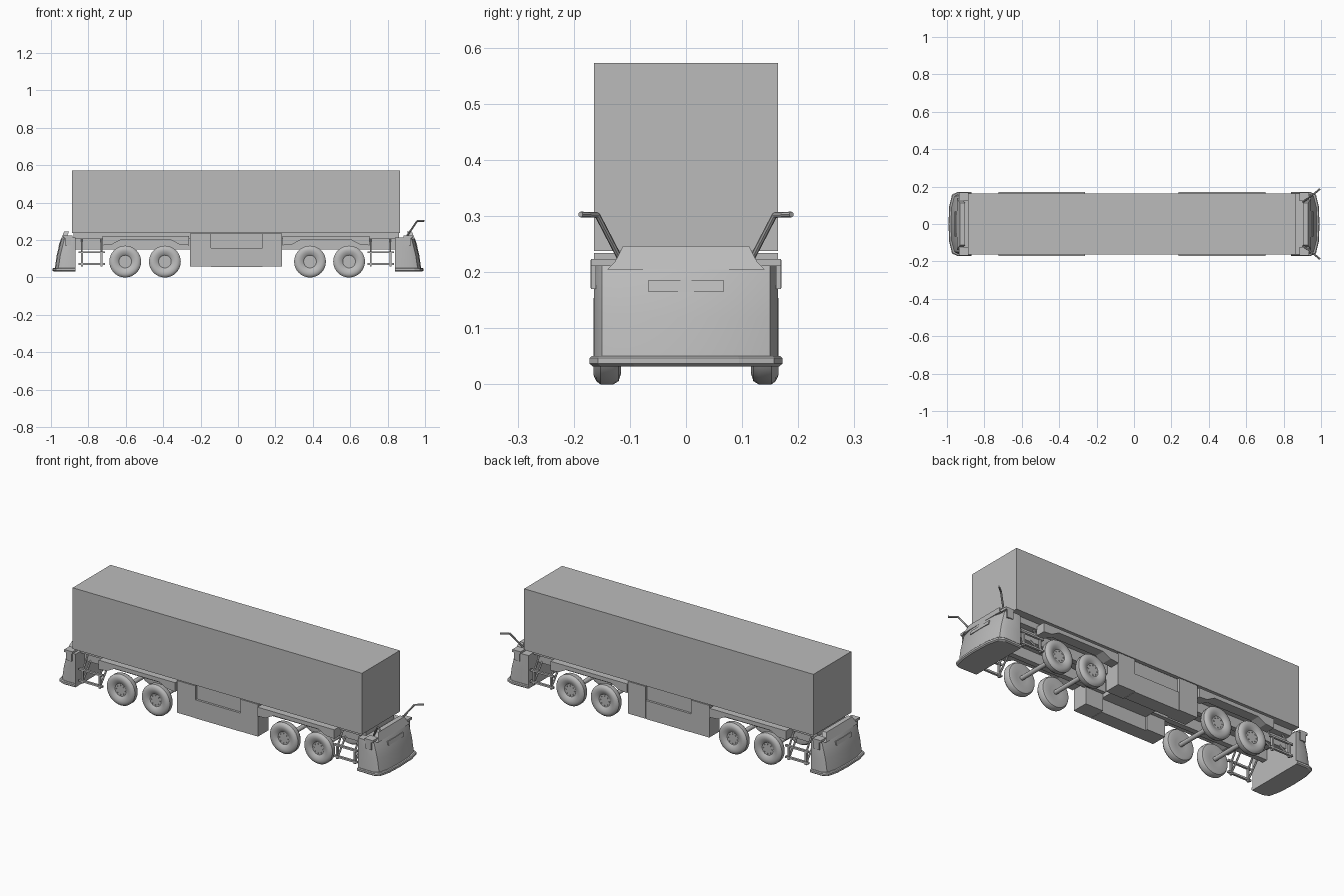
import bpy, bmesh, math
from mathutils import Vector, Matrix

cube = bpy.data.objects.get("Cube")
if cube:
    bpy.data.objects.remove(cube, do_unlink=True)

grey = bpy.data.materials.new("plain grey")
grey.use_nodes = True
COLOUR = (0.5, 0.5, 0.5, 1)
grey.diffuse_color = COLOUR
grey.node_tree.nodes["Principled BSDF"].inputs["Base Color"].default_value = COLOUR


def finish(name, bm, smooth=False):
    bmesh.ops.recalc_face_normals(bm, faces=bm.faces)
    mesh = bpy.data.meshes.new(name)
    bm.to_mesh(mesh)
    bm.free()
    mesh.materials.append(grey)
    ob = bpy.data.objects.new(name, mesh)
    bpy.context.collection.objects.link(ob)
    if smooth:
        bpy.ops.object.select_all(action='DESELECT')
        ob.select_set(True)
        bpy.context.view_layer.objects.active = ob
        bpy.ops.object.shade_smooth_by_angle(angle=math.radians(35))
    return ob


def box(name, x, y, z):
    bm = bmesh.new()
    bmesh.ops.create_cube(bm, size=1)
    for v in bm.verts:
        v.co = [lo + (c + 0.5) * (hi - lo) for c, (lo, hi) in zip(v.co, (x, y, z))]
    return finish(name, bm)


def loft(name, rings, smooth=False):
    """Closed solid through rings that have equal point counts."""
    bm = bmesh.new()
    loops = [[bm.verts.new(p) for p in ring] for ring in rings]
    n = len(loops[0])
    for a, b in zip(loops, loops[1:]):
        for i in range(n):
            j = (i + 1) % n
            bm.faces.new((a[i], a[j], b[j], b[i]))
    bm.faces.new(loops[0])
    bm.faces.new(loops[-1])
    return finish(name, bm, smooth)


def rod(name, a, b, r, sides=6):
    a, b = Vector(a), Vector(b)
    bm = bmesh.new()
    rot = (b - a).to_track_quat('Z', 'Y').to_matrix().to_4x4()
    bmesh.ops.create_cone(bm, cap_ends=True, segments=sides, radius1=r, radius2=r,
                          depth=(b - a).length, matrix=Matrix.Translation((a + b) / 2) @ rot)
    return finish(name, bm, True)


def span(s, a, b):
    return tuple(sorted((s * a, s * b)))


# Cargo box and chassis
box("cargo_box", (-0.887, 0.866), (-0.164, 0.164), (0.238, 0.573))
box("deck", (-0.88, 0.86), (-0.12, 0.12), (0.205, 0.238))
for s in (-1, 1):
    box("chassis_rail", (-0.88, 0.85), span(s, 0.055, 0.085), (0.15, 0.205))
for x in (-0.8, -0.5, 0.5, 0.78):
    box("cross_member", (x - 0.015, x + 0.015), (-0.055, 0.055), (0.16, 0.205))

# Wheels and axles
TYRE = [(0.034, 0.154), (0.038, 0.158), (0.055, 0.164), (0.068, 0.165), (0.079, 0.16),
        (0.085, 0.152), (0.085, 0.13), (0.079, 0.12), (0.066, 0.116), (0.034, 0.12)]
for x in (-0.603, -0.391, 0.385, 0.594):
    rod("axle", (x, -0.125, 0.085), (x, 0.125, 0.085), 0.012, 12)
    for s in (-1, 1):
        rings = [[(x + r * math.cos(k * math.tau / 32), s * y, 0.085 + r * math.sin(k * math.tau / 32))
                  for k in range(32)] for r, y in TYRE]
        loft("wheel", rings, True)
        for k in range(8):
            a = k * math.tau / 8
            px, pz = x + 0.026 * math.cos(a), 0.085 + 0.026 * math.sin(a)
            rod("wheel_nut", (px, s * 0.152, pz), (px, s * 0.158, pz), 0.003)

# Fenders over each wheel pair
for x0, x1 in ((-0.725, -0.262), (0.238, 0.702)):
    profile = [(x0, 0.222), (x0, 0.172), (x0 + 0.05, 0.176), (x0 + 0.095, 0.2),
               (x1 - 0.095, 0.2), (x1 - 0.05, 0.176), (x1, 0.172), (x1, 0.222)]
    for s in (-1, 1):
        loft("fender", [[(x, s * y, z) for x, z in profile] for y in (0.115, 0.17)])

# Storage cabinets between the axle groups
for s in (-1, 1):
    box("rear_cabinet", (-0.256, -0.144), span(s, 0.075, 0.164), (0.058, 0.234))
    box("front_cabinet", (0.13, 0.236), span(s, 0.075, 0.164), (0.058, 0.234))
    box("lower_locker", (-0.144, 0.13), span(s, 0.085, 0.162), (0.056, 0.157))
    box("upper_locker", (-0.144, 0.13), span(s, 0.085, 0.15), (0.157, 0.234))
box("centre_tank", (-0.144, 0.13), (-0.085, 0.085), (0.13, 0.21))

# Open side guards with their hangers
for xa, xb in ((-0.835, -0.73), (0.71, 0.815)):
    for s in (-1, 1):
        for z in (0.068, 0.13):
            box("guard_rail", (xa - 0.018, xb + 0.018), span(s, 0.148, 0.16), (z, z + 0.01))
        for x in (xa, xb):
            box("guard_post", (x - 0.005, x + 0.005), span(s, 0.146, 0.158), (0.06, 0.14))
            rod("guard_hanger", (x, s * 0.15, 0.13), (x, s * 0.1, 0.21), 0.005)
            rod("guard_brace", (x, s * 0.15, 0.07), (x, s * 0.075, 0.165), 0.005)

# End shrouds: a rounded shell, bumper and raised lip, the same at each end
HALF = [(0.84, 0.162), (0.935, 0.164), (0.965, 0.15), (0.98, 0.09), (0.984, 0)]
PLAN = HALF + [(x, -y) for x, y in HALF[-2::-1]]


def shroud_ring(e, z, lean, grow=0.0):
    inner = 0.84 if e > 0 else 0.87
    ring = []
    for x, y in PLAN:
        x = inner if x < 0.9 else x - lean + grow
        ring.append((e * x, y * (1 + grow * 6), z))
    return ring


for e in (-1, 1):
    end = "front" if e > 0 else "rear"
    loft(end + "_shroud", [shroud_ring(e, 0.045, 0.004), shroud_ring(e, 0.12, 0.015),
                           shroud_ring(e, 0.2, 0.035), shroud_ring(e, 0.213, 0.042)], True)
    loft(end + "_bumper", [shroud_ring(e, 0.032, 0, 0.002), shroud_ring(e, 0.037, 0, 0.008),
                           shroud_ring(e, 0.047, 0, 0.008), shroud_ring(e, 0.051, 0, 0.004)])
    # Raised lip along the top of the shroud
    lip = [(-0.14, 0.205), (-0.127, 0.218), (-0.112, 0.247),
           (0.112, 0.247), (0.127, 0.218), (0.14, 0.205)]
    loft(end + "_top_lip", [[(e * (x - (z - 0.21) * 0.4), y, z) for y, z in lip]
                            for x in (0.918, 0.944)])
    # Pale badge-free strip on the sloping face
    strip = [(-0.067, 0.165), (-0.067, 0.186), (0.067, 0.186), (0.067, 0.165)]
    loft(end + "_light_strip", [[(e * (x - (z - 0.165) * 0.25), y, z) for y, z in strip]
                                for x in (0.95, 0.960)])
    for s in (-1, 1):
        box(end + "_corner_cap", span(e, 0.885, 0.935), span(s, 0.122, 0.169), (0.211, 0.224))
        box(end + "_side_tab", span(e, 0.89, 0.925), span(s, 0.16, 0.169), (0.17, 0.224))

# Mirror arms at the front only
for s in (-1, 1):
    path = [(0.905, s * 0.118, 0.225), (0.958, s * 0.158, 0.302), (0.995, s * 0.188, 0.303)]
    rod("mirror_arm", path[0], path[1], 0.005, 8)
    rod("mirror_tip", path[1], path[2], 0.005, 8)
